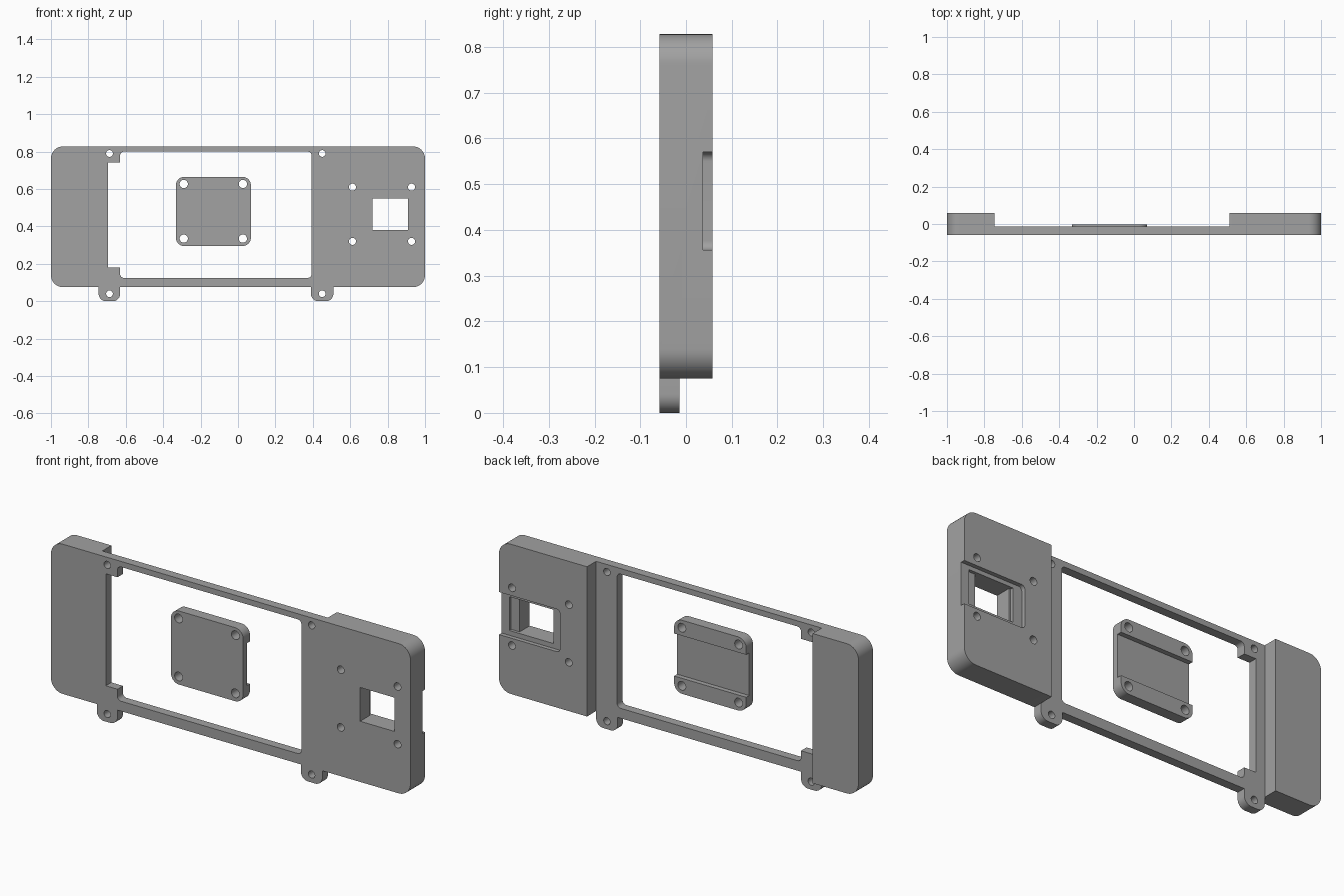
import bpy, bmesh, math

if "Cube" in bpy.data.objects:
    bpy.data.objects.remove(bpy.data.objects["Cube"], do_unlink=True)

grey = bpy.data.materials.new("plain grey")
grey.use_nodes = True
colour = (0.36, 0.36, 0.36, 1)
grey.diffuse_color = colour
grey.node_tree.nodes["Principled BSDF"].inputs["Base Color"].default_value = colour

FRONT, BACK, THIN = -0.058, 0.058, -0.014
OUT = 0.2  # well outside the body, for through cuts


def prism(name, x0, x1, z0, z1, y0, y1, r=0.0, steps=10):
    """Rounded rectangle in the xz plane, extruded along y."""
    pts = []
    corners = [(x1 - r, z1 - r), (x0 + r, z1 - r), (x0 + r, z0 + r), (x1 - r, z0 + r)]
    for k, (cx, cz) in enumerate(corners):
        for i in range(steps + 1 if r else 1):
            a = math.pi / 2 * (k + i / steps)
            pts.append((cx + r * math.cos(a), cz + r * math.sin(a)))
    bm = bmesh.new()
    face = bm.faces.new([bm.verts.new((x, y0, z)) for x, z in pts])
    ext = bmesh.ops.extrude_face_region(bm, geom=[face])
    verts = [g for g in ext["geom"] if isinstance(g, bmesh.types.BMVert)]
    bmesh.ops.translate(bm, verts=verts, vec=(0, y1 - y0, 0))
    bmesh.ops.recalc_face_normals(bm, faces=bm.faces)
    mesh = bpy.data.meshes.new(name)
    bm.to_mesh(mesh)
    bm.free()
    mesh.materials.append(grey)
    obj = bpy.data.objects.new(name, mesh)
    bpy.context.collection.objects.link(obj)
    return obj


def combine(target, tool, operation="DIFFERENCE"):
    """Apply a boolean and discard the tool."""
    mod = target.modifiers.new("boolean", "BOOLEAN")
    mod.operation, mod.solver, mod.object = operation, "EXACT", tool
    bpy.context.view_layer.update()
    graph = bpy.context.evaluated_depsgraph_get()
    mesh = bpy.data.meshes.new_from_object(target.evaluated_get(graph))
    target.modifiers.clear()
    target.data = mesh
    bpy.data.objects.remove(tool, do_unlink=True)


def cut(target, x0, x1, z0, z1, y0=-OUT, y1=OUT, r=0.0):
    combine(target, prism("cutter", x0, x1, z0, z1, y0, y1, r))


def drill(target, xs, zs, r):
    for x in xs:
        for z in zs:
            cut(target, x - r, x + r, z - r, z + r, r=r)


def finish(obj):
    bpy.ops.object.select_all(action="DESELECT")
    obj.select_set(True)
    bpy.context.view_layer.objects.active = obj
    bpy.ops.object.shade_smooth_by_angle(angle=math.radians(30))


# Housing: thick end blocks joined by a thin frame
body = prism("housing_frame", -1, 1, 0.075, 0.828, FRONT, BACK, 0.065)
cut(body, -0.745, 0.51, -OUT, 1, THIN, OUT)

# Screw tabs under the frame
for x0, x1 in ((-0.745, -0.63), (0.39, 0.51)):
    tab = prism("tab", x0, x1, 0, 0.12, FRONT, THIN, 0.04)
    combine(body, tab, "UNION")

# Main opening, leaving two corner brackets on one side
cut(body, -0.63, 0.393, 0.125, 0.80, r=0.02)
cut(body, -0.695, -0.6, 0.18, 0.743)

# Window, its stepped pocket, and the channel open to the side
cut(body, 0.72, 0.91, 0.38, 0.55)
cut(body, 0.71, 0.957, 0.38, 0.55, 0.022, OUT)
cut(body, 0.66, 1.2, 0.356, 0.57, 0.037, OUT, 0.02)

# Screw holes
drill(body, (-0.687, 0.45), (0.04, 0.79), 0.018)
drill(body, (0.612, 0.928), (0.32, 0.61), 0.019)
finish(body)

# Loose cover plate with a channel across its back
plate = prism("cover_plate", -0.332, 0.069, 0.295, 0.665, FRONT, -0.004, 0.045)
cut(plate, -0.5, 0.2, 0.373, 0.587, -0.028, OUT)
drill(plate, (-0.29, 0.026), (0.335, 0.627), 0.022)
finish(plate)
